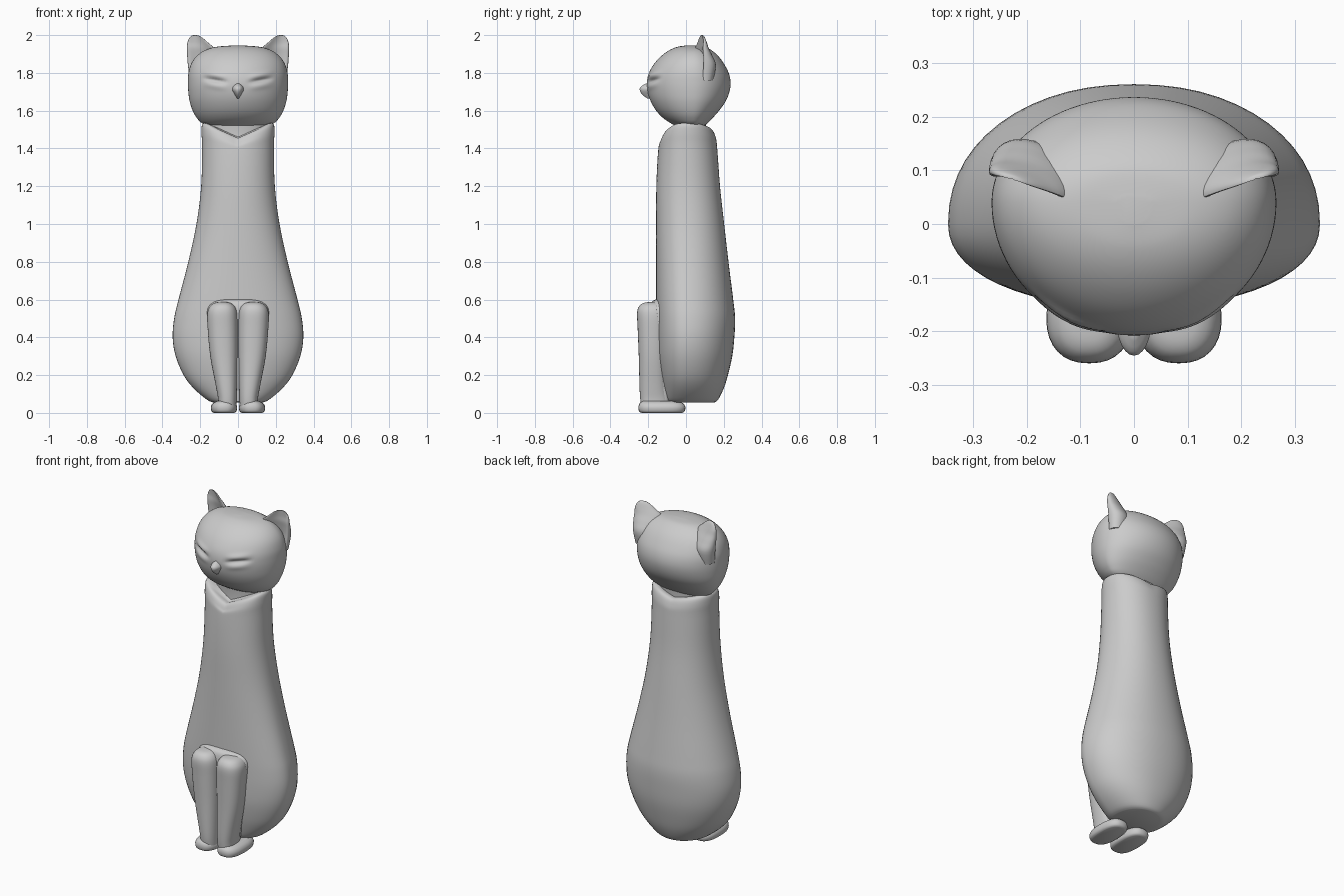
import bpy, bmesh, math


def spline(keys, steps):
    """Catmull-Rom interpolation through rows of section values."""
    out = []
    for i in range(len(keys) - 1):
        p0, p1 = keys[max(i - 1, 0)], keys[i]
        p2, p3 = keys[i + 1], keys[min(i + 2, len(keys) - 1)]
        for s in range(steps):
            t = s / steps
            out.append([0.5 * (2 * b + (c - a) * t + (2 * a - 5 * b + 4 * c - d) * t * t
                               + (3 * b - a - 3 * c + d) * t ** 3)
                        for a, b, c, d in zip(p0, p1, p2, p3)])
    return out + [list(keys[-1])]


def ring(z, cx, hw, cy, yf, yb, n, e=2.0):
    """Superellipse slice with different front and back depth."""
    pts = []
    for i in range(n):
        a = 2 * math.pi * i / n
        c, s = math.cos(a), math.sin(a)
        x = cx + hw * math.copysign(abs(c) ** (2 / e), c)
        d = (yb - cy) if s > 0 else (cy - yf)
        pts.append((x, cy + d * math.copysign(abs(s) ** (2 / e), s), z))
    return pts


def loft(name, rings, shape=None, angle=50):
    bm = bmesh.new()
    vr = [[bm.verts.new(shape(*p) if shape else p) for p in r] for r in rings]
    n = len(vr[0])
    for a, b in zip(vr, vr[1:]):
        for i in range(n):
            bm.faces.new((a[i], a[(i + 1) % n], b[(i + 1) % n], b[i]))
    bm.faces.new(vr[0])
    bm.faces.new(vr[-1])
    bmesh.ops.recalc_face_normals(bm, faces=bm.faces)
    me = bpy.data.meshes.new(name)
    bm.to_mesh(me)
    bm.free()
    ob = bpy.data.objects.new(name, me)
    bpy.context.collection.objects.link(ob)
    bpy.ops.object.select_all(action='DESELECT')
    ob.select_set(True)
    bpy.context.view_layer.objects.active = ob
    bpy.ops.object.shade_smooth_by_angle(angle=math.radians(angle))
    return ob


# Body: vase-like, with a collar rim dipping in a V at the front
def collar(x, y, z):
    w = min(max((z - 1.3) / 0.2, 0), 1)
    dip = (0.08 if y < 0 else 0.04) * max(0, 1 - abs(x) / 0.18)
    return (x, y, z - w * w * dip * min(1, abs(y) / 0.08))


body = [  # z, half width, front y, back y
    (0.055, 0.13, -0.09, 0.15), (0.07, 0.165, -0.105, 0.17), (0.13, 0.235, -0.12, 0.2),
    (0.2, 0.288, -0.135, 0.222), (0.3, 0.33, -0.15, 0.245), (0.4, 0.346, -0.155, 0.256),
    (0.5, 0.338, -0.157, 0.26), (0.6, 0.315, -0.158, 0.25), (0.8, 0.263, -0.158, 0.225),
    (1.0, 0.22, -0.158, 0.202), (1.2, 0.195, -0.157, 0.18), (1.4, 0.19, -0.148, 0.166),
    (1.48, 0.193, -0.142, 0.16), (1.525, 0.19, -0.125, 0.145), (1.535, 0.17, -0.1, 0.12),
    (1.525, 0.14, -0.06, 0.09)]
loft("body", [ring(z, 0, hw, 0.0, f, b, 56, 2.15) for z, hw, f, b in spline(body, 4)], collar)

# Neck hidden under the head
loft("neck", [ring(z, 0, hw, 0.02, f, b, 32)
              for z, hw, f, b in [(1.42, 0.15, -0.07, 0.11), (1.53, 0.165, -0.06, 0.105),
                                  (1.6, 0.18, -0.08, 0.12)]])


# Head: rounded, pointed towards the muzzle, with narrow slanted eyes
def face(x, y, z):
    ax = abs(x)
    if y < 0 and 0.05 < ax < 0.19:
        fade = math.sin(math.pi * (ax - 0.05) / 0.14)
        line = 1.748 + 0.17 * (ax - 0.05)
        y += 0.016 * fade * math.exp(-((z - line) / 0.011) ** 2)
        y -= 0.008 * fade * math.exp(-((z - line - 0.03) / 0.014) ** 2)
        y -= 0.005 * fade * math.exp(-((z - line + 0.03) / 0.016) ** 2)
    return (x, y, z)


head = [(1.505, 0.12, -0.03, 0.08), (1.53, 0.185, -0.075, 0.11), (1.56, 0.217, -0.12, 0.14),
        (1.6, 0.24, -0.158, 0.175), (1.65, 0.256, -0.187, 0.21), (1.7, 0.263, -0.203, 0.23),
        (1.75, 0.265, -0.207, 0.236), (1.8, 0.262, -0.196, 0.226), (1.85, 0.247, -0.167, 0.2),
        (1.89, 0.218, -0.13, 0.17), (1.92, 0.175, -0.088, 0.135), (1.938, 0.115, -0.045, 0.1),
        (1.945, 0.03, 0.0, 0.05)]
loft("head", [ring(z, 0, hw, 0.04, f, b, 96) for z, hw, f, b in spline(head, 7)], face, 70)

# Nose: small wedge
nose = [(1.665, 0.006, -0.205), (1.685, 0.018, -0.232), (1.71, 0.032, -0.245),
        (1.728, 0.028, -0.238), (1.745, 0.01, -0.21)]
loft("nose", [ring(z, 0, hw, -0.18, f, -0.16, 24) for z, hw, f in spline(nose, 3)])

ear = [  # z, inner x, outer x, front y, back y
    (1.76, 0.12, 0.255, 0.03, 0.15), (1.84, 0.105, 0.265, 0.025, 0.165),
    (1.89, 0.105, 0.269, 0.035, 0.145), (1.93, 0.125, 0.27, 0.045, 0.122),
    (1.96, 0.158, 0.268, 0.058, 0.108), (1.985, 0.187, 0.258, 0.067, 0.097),
    (1.997, 0.207, 0.245, 0.074, 0.09), (2.0, 0.222, 0.232, 0.078, 0.085)]
leg = [  # z, inner x, outer x, front y, back y
    (0.02, 0.01, 0.105, -0.235, -0.08), (0.07, 0.008, 0.105, -0.242, -0.09),
    (0.14, 0.006, 0.117, -0.246, -0.1), (0.3, 0.003, 0.147, -0.25, -0.1),
    (0.45, 0.002, 0.161, -0.256, -0.1), (0.53, 0.005, 0.162, -0.259, -0.1),
    (0.565, 0.018, 0.148, -0.248, -0.1), (0.582, 0.04, 0.125, -0.225, -0.11),
    (0.587, 0.065, 0.1, -0.19, -0.13)]
foot = [  # z, half width, front y, back y
    (0.0, 0.055, -0.235, -0.02), (0.008, 0.066, -0.248, -0.008), (0.03, 0.07, -0.252, -0.003),
    (0.05, 0.06, -0.246, -0.015), (0.062, 0.04, -0.23, -0.04)]

for side, s in (("left", 1), ("right", -1)):
    # Ears: flattened cones, hollowed in front and turned slightly outward
    rings = []
    for z, xi, xo, f, b in spline(ear, 4):
        xc, hw, yc = (xi + xo) / 2, (xo - xi) / 2, (f + b) / 2
        r = []
        for x, y, _ in ring(z, xc, hw, yc, f, b, 32):
            if y < yc:
                y += 1.25 * (yc - f) * (1 - ((x - xc) / hw) ** 2)
            r.append((s * x, y + 0.3 * (x - 0.22), z))
        rings.append(r)
    loft(side + "_ear", rings)

    # Front legs taper down to the ankles
    loft(side + "_front_leg",
         [ring(z, s * (xi + xo) / 2, (xo - xi) / 2, -0.175, f, b, 32, 2.3)
          for z, xi, xo, f, b in spline(leg, 4)])

    # Feet
    loft(side + "_foot", [ring(z, s * 0.074, hw, -0.13, f, b, 32, 2.6)
                          for z, hw, f, b in spline(foot, 3)])

# Soft web that joins the legs to the chest
web = [(0.06, 0.09, -0.17), (0.15, 0.105, -0.18), (0.3, 0.14, -0.188), (0.5, 0.163, -0.195),
       (0.56, 0.158, -0.192), (0.59, 0.125, -0.18), (0.602, 0.08, -0.155)]
loft("leg_web", [ring(z, 0, hw, -0.12, f, -0.08, 40, 3) for z, hw, f in spline(web, 4)])
